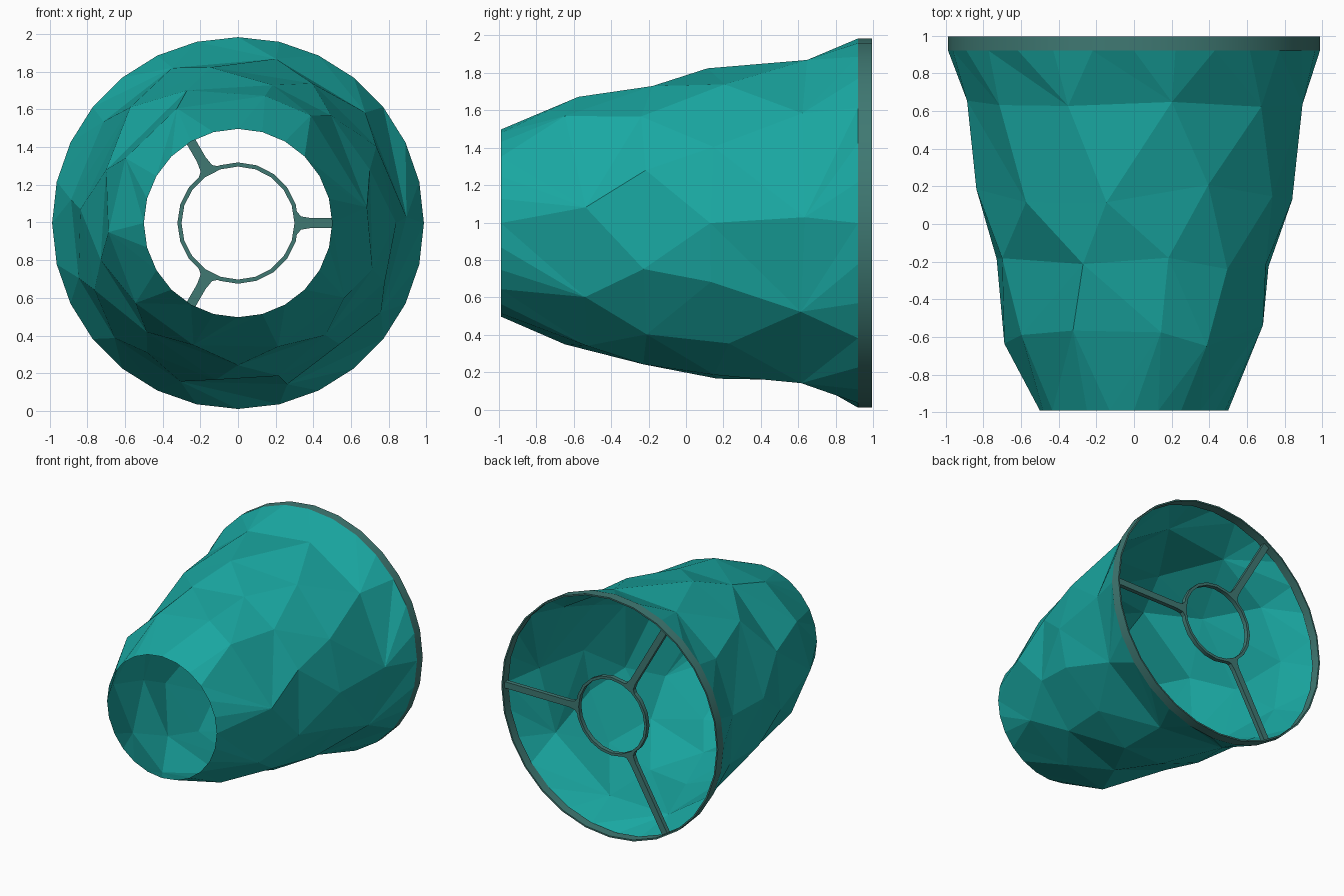
import bpy, bmesh, math, random
from mathutils import Matrix, Vector

cube = bpy.data.objects.get("Cube")
if cube:
    bpy.data.objects.remove(cube, do_unlink=True)

random.seed(4)
CENTRE = 0.997  # height of the shade's axis, which runs along y
TAU = math.tau


def material(name, colour):
    mat = bpy.data.materials.new(name)
    mat.use_nodes = True
    mat.diffuse_color = colour
    shader = mat.node_tree.nodes["Principled BSDF"]
    shader.inputs["Base Color"].default_value = colour
    return mat


teal = material("teal", (0.01, 0.39, 0.36, 1))
dull_teal = material("dull_teal", (0.05, 0.19, 0.17, 1))


def finish(name, bm, mat, smooth_angle=None):
    """Make an object; flat shaded unless a smoothing angle is given."""
    bmesh.ops.recalc_face_normals(bm, faces=bm.faces)
    mesh = bpy.data.meshes.new(name)
    bm.to_mesh(mesh)
    bm.free()
    mesh.materials.append(mat)
    obj = bpy.data.objects.new(name, mesh)
    bpy.context.collection.objects.link(obj)
    if smooth_angle:
        bpy.ops.object.select_all(action="DESELECT")
        obj.select_set(True)
        bpy.context.view_layer.objects.active = obj
        bpy.ops.object.shade_smooth_by_angle(angle=math.radians(smooth_angle))


def even(count):
    return [360 * i / count for i in range(count)]


def loop(bm, y, radius, angles, jitter=0):
    """Ring of (angle, vertex) pairs around the axis, shifted along y by jitter."""
    ring = []
    for degrees in angles:
        a = math.radians(degrees)
        depth = y + random.uniform(-jitter, jitter)
        spot = Vector((radius * math.cos(a), depth, CENTRE + radius * math.sin(a)))
        ring.append((a, bm.verts.new(spot)))
    return ring


def zip_loops(bm, a, b):
    """Triangulate between two rings with different vertex counts."""
    a = a + [(a[0][0] + TAU, a[0][1])]
    b = b + [(b[0][0] + TAU, b[0][1])]
    i = j = 0
    while i < len(a) - 1 or j < len(b) - 1:
        step_a = j == len(b) - 1 or (i < len(a) - 1 and a[i + 1][0] <= b[j + 1][0])
        if step_a:
            bm.faces.new((a[i][1], a[i + 1][1], b[j][1]))
            i += 1
        else:
            bm.faces.new((a[i][1], b[j + 1][1], b[j][1]))
            j += 1


def band(name, section, count, mat):
    """Hoop turned from a closed (radius, y) section."""
    bm = bmesh.new()
    rings = [loop(bm, y, r, even(count)) for r, y in section]
    for k, p in enumerate(rings):
        q = rings[(k + 1) % len(rings)]
        for i in range(count):
            n = (i + 1) % count
            bm.faces.new((p[i][1], p[n][1], q[n][1], q[i][1]))
    finish(name, bm, mat, 40)


# Crumpled faceted shade: y, radius, vertex angles, jitter along y
levels = [
    (-0.99, 0.50, even(24), 0),
    (-0.59, 0.69, [7, 56, 78, 118, 150, 184, 218, 250, 288, 325], 0.07),
    (-0.22, 0.755, [22, 49, 76, 111, 158, 195, 230, 270, 308, 341], 0.05),
    (0.17, 0.84, [0, 29, 62, 100, 133, 175, 205, 235, 262, 285, 310, 338], 0.06),
    (0.64, 0.895, [2, 41, 77, 113, 143, 172, 199, 223, 250, 287, 328], 0.03),
    (0.92, 0.987, even(28), 0),
]
bm = bmesh.new()
rings = [loop(bm, *level) for level in levels]
for first, second in zip(rings, rings[1:]):
    zip_loops(bm, first, second)
finish("shade_shell", bm, teal)

# Hoops: thin wide end rim and the small fitter ring in its plane
rim = [(0.975, 0.92), (0.987, 0.92), (0.987, 0.995), (0.975, 0.995)]
fitter = [(0.30, 0.935), (0.322, 0.935), (0.322, 0.97), (0.30, 0.97)]
band("shade_rim", rim, 28, dull_teal)
band("fitter_ring", fitter, 20, dull_teal)

# Three spokes, each flaring where it meets the fitter ring
half = [(0.312, 0.062), (0.335, 0.035), (0.39, 0.026), (0.978, 0.026)]
outline = half + [(r, -w) for r, w in reversed(half)]
for k, side in enumerate(("left", "upper", "lower")):
    bm = bmesh.new()
    face = bm.faces.new([bm.verts.new((r, 0.935, w)) for r, w in outline])
    extruded = bmesh.ops.extrude_face_region(bm, geom=[face])["geom"]
    verts = [v for v in extruded if isinstance(v, bmesh.types.BMVert)]
    bmesh.ops.translate(bm, verts=verts, vec=(0, 0.035, 0))
    turn = Matrix.Rotation(-TAU * k / 3, 4, "Y")
    bm.transform(Matrix.Translation((0, 0, CENTRE)) @ turn)
    finish(side + "_spoke", bm, dull_teal)
